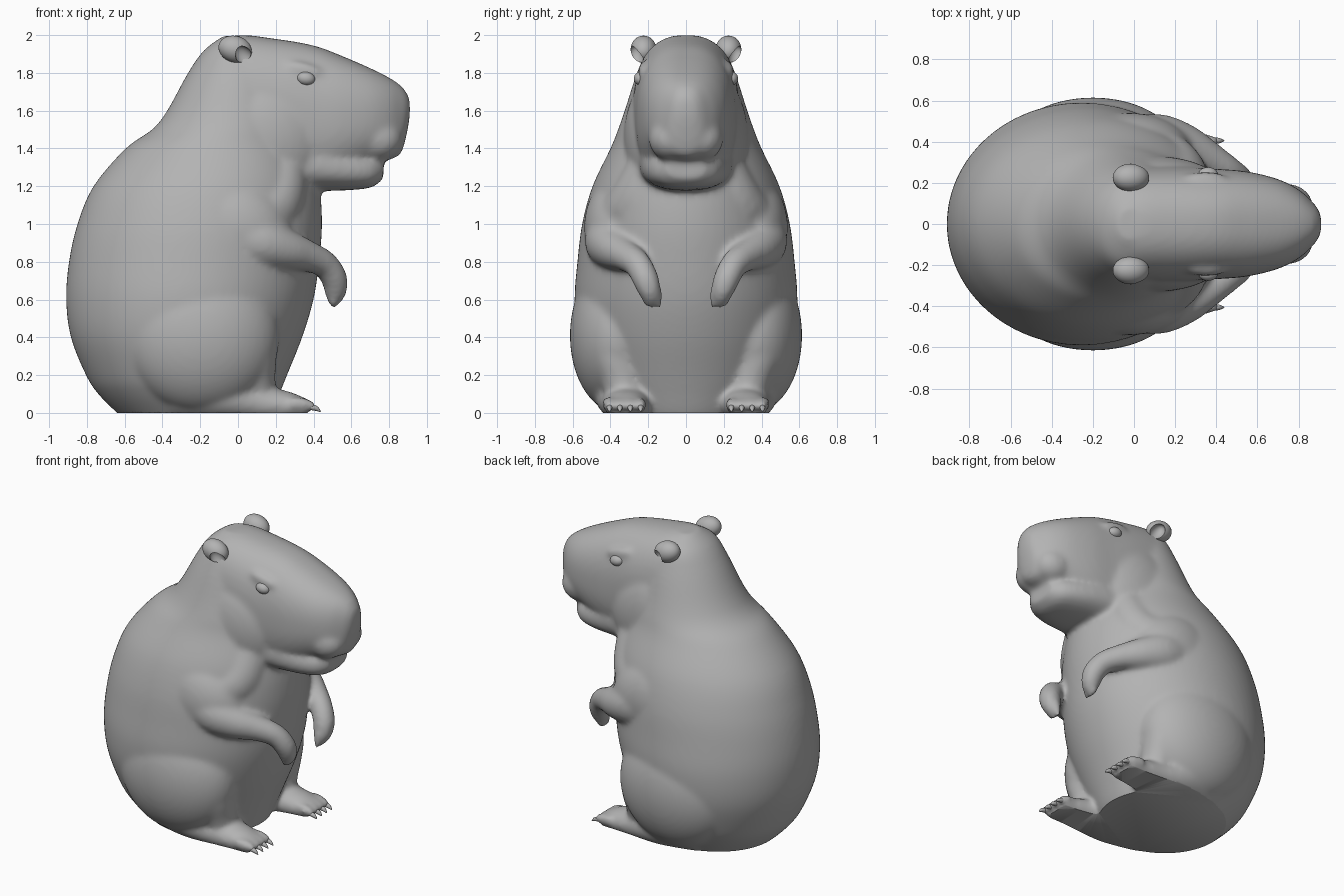
import bpy, bmesh, math
from mathutils import Vector, Matrix

if "Cube" in bpy.data.objects:
    bpy.data.objects.remove(bpy.data.objects["Cube"], do_unlink=True)

fur = bpy.data.materials.new("fur grey")
fur.use_nodes = True
fur.diffuse_color = (0.45, 0.45, 0.45, 1)
fur.node_tree.nodes["Principled BSDF"].inputs["Base Color"].default_value = fur.diffuse_color


def resample(rows, n=5):
    """Catmull-Rom interpolation through rows of numbers."""
    out = []
    for i in range(len(rows) - 1):
        a, b, c, d = (rows[max(i - 1, 0)], rows[i], rows[i + 1], rows[min(i + 2, len(rows) - 1)])
        for k in range(n):
            t = k / n
            out.append([q + 0.5 * t * (r - p + t * (2*p - 5*q + 4*r - s + t * (3*(q - r) + s - p)))
                        for p, q, r, s in zip(a, b, c, d)])
    return out + [list(rows[-1])]


def skin(bm, rings):
    """Closed shell through a list of equal point rings."""
    vs = [[bm.verts.new(p) for p in ring] for ring in rings]
    n = len(vs[0])
    for a, b in zip(vs, vs[1:]):
        for i in range(n):
            bm.faces.new((a[i], a[(i + 1) % n], b[(i + 1) % n], b[i]))
    bm.faces.new(vs[0][::-1])
    bm.faces.new(vs[-1])


def ring(c, u, v, power=2.0, n=72):
    pts = []
    for i in range(n):
        a = math.tau * i / n
        co, si = math.cos(a), math.sin(a)
        e = 2 / power
        pts.append(c + u * math.copysign(abs(co) ** e, co) + v * math.copysign(abs(si) ** e, si))
    return pts


def upright_loft(bm, rows):
    """Rows of z, back x, front x, half width."""
    skin(bm, [ring(Vector(((b + f) / 2, 0, z)), Vector(((f - b) / 2, 0, 0)), Vector((0, w, 0)))
              for z, b, f, w in resample(rows)])


def forward_loft(bm, rows, power=2.4):
    """Rows of x, y, bottom z, top z, half width."""
    skin(bm, [ring(Vector((x, y, (lo + hi) / 2)), Vector((0, w, 0)),
                   Vector((0, 0, (hi - lo) / 2)), power)
              for x, y, lo, hi, w in resample(rows)])


def tube(bm, rows, n=20):
    """Rows of x, y, z, radius."""
    rows = resample(rows)
    pts = [Vector(r[:3]) for r in rows]
    rings = []
    for i, p in enumerate(pts):
        t = (pts[min(i + 1, len(pts) - 1)] - pts[max(i - 1, 0)]).normalized()
        u = t.cross(Vector((0.1, 1, 0))).normalized()
        rings.append(ring(p, u * rows[i][3], t.cross(u) * rows[i][3], n=n))
    skin(bm, rings)


def ball(bm, centre, radii, tilt=0):
    m = Matrix.Translation(centre) @ Matrix.Rotation(tilt, 4, 'Y') @ Matrix.Diagonal((*radii, 1))
    bmesh.ops.create_uvsphere(bm, u_segments=48, v_segments=28, radius=1, matrix=m)


def make(name, bm):
    bmesh.ops.recalc_face_normals(bm, faces=bm.faces)
    me = bpy.data.meshes.new(name)
    bm.to_mesh(me)
    bm.free()
    me.materials.append(fur)
    ob = bpy.data.objects.new(name, me)
    bpy.context.collection.objects.link(ob)
    return ob


def bake(ob):
    """Apply the modifiers of an object."""
    dg = bpy.context.evaluated_depsgraph_get()
    me = bpy.data.meshes.new_from_object(ob.evaluated_get(dg))
    ob.modifiers.clear()
    ob.data = me
    me.materials.clear()
    me.materials.append(fur)


def finish(ob, angle=50):
    bpy.ops.object.select_all(action='DESELECT')
    ob.select_set(True)
    bpy.context.view_layer.objects.active = ob
    bpy.ops.object.shade_smooth_by_angle(angle=math.radians(angle))


# Torso, neck and crown
bm = bmesh.new()
upright_loft(bm, [(-0.06, -0.56, 0.14, 0.34), (0, -0.64, 0.18, 0.39), (0.1, -0.74, 0.22, 0.46),
                  (0.2, -0.805, 0.26, 0.51), (0.4, -0.885, 0.34, 0.57), (0.6, -0.91, 0.4, 0.59),
                  (0.8, -0.895, 0.43, 0.575), (1.0, -0.85, 0.445, 0.55), (1.2, -0.765, 0.43, 0.495),
                  (1.4, -0.595, 0.37, 0.4), (1.5, -0.455, 0.34, 0.36), (1.6, -0.375, 0.31, 0.325),
                  (1.8, -0.265, 0.25, 0.26), (1.92, -0.18, 0.15, 0.2), (1.995, -0.08, 0.03, 0.08)])
# Head and upper muzzle
forward_loft(bm, [(-0.1, 0, 1.4, 1.95, 0.24), (0, 0, 1.28, 2.0, 0.27), (0.2, 0, 1.2, 1.98, 0.28),
                  (0.4, 0, 1.19, 1.945, 0.268), (0.55, 0, 1.24, 1.89, 0.255),
                  (0.7, 0, 1.31, 1.825, 0.218), (0.8, 0, 1.34, 1.775, 0.168),
                  (0.86, 0, 1.37, 1.735, 0.115), (0.89, 0, 1.46, 1.7, 0.08),
                  (0.91, 0, 1.57, 1.66, 0.04)])
# Lower jaw
forward_loft(bm, [(0.2, 0, 1.17, 1.5, 0.26), (0.45, 0, 1.175, 1.45, 0.24),
                  (0.6, 0, 1.18, 1.4, 0.21), (0.71, 0, 1.195, 1.37, 0.165),
                  (0.77, 0, 1.24, 1.34, 0.1)])
for s in (1, -1):
    # Lip lobe, brow and cheek running into the neck
    ball(bm, (0.74, s * 0.085, 1.45), (0.13, 0.112, 0.115))
    ball(bm, (0.35, s * 0.215, 1.815), (0.11, 0.04, 0.04), 0.25)
    ball(bm, (0.1, s * 0.14, 1.45), (0.36, 0.19, 0.34), 0.3)
    # Thigh and shin
    ball(bm, (-0.2, s * 0.355, 0.41), (0.42, 0.26, 0.41), 0.25)
    tube(bm, [(-0.05, s * 0.4, 0.52, 0.16), (0.05, s * 0.375, 0.35, 0.15),
              (0.08, s * 0.335, 0.18, 0.12), (0.1, s * 0.315, 0.05, 0.1)])
    # Shoulder
    ball(bm, (-0.02, s * 0.34, 0.98), (0.32, 0.2, 0.27), 0.5)
    tube(bm, [(0.02, s * 0.36, 1.0, 0.17), (0.18, s * 0.26, 1.1, 0.16), (0.22, s * 0.17, 1.28, 0.15)])
    # Arm with fingers
    tube(bm, [(0.0, s * 0.38, 0.94, 0.15), (0.13, s * 0.395, 0.9, 0.14),
              (0.25, s * 0.375, 0.865, 0.11), (0.37, s * 0.315, 0.83, 0.083),
              (0.46, s * 0.255, 0.785, 0.073), (0.51, s * 0.215, 0.71, 0.07),
              (0.515, s * 0.19, 0.64, 0.06), (0.505, s * 0.175, 0.59, 0.038)])
    for k in (-1, 0, 1):
        tube(bm, [(0.515, s * (0.185 + 0.033 * k), 0.64, 0.03),
                  (0.5, s * (0.17 + 0.033 * k), 0.555, 0.016)])
    # Foot and toes
    forward_loft(bm, [(-0.35, s * 0.22, -0.05, 0.25, 0.22), (-0.1, s * 0.29, -0.05, 0.22, 0.19),
                      (0.12, s * 0.31, -0.05, 0.15, 0.135), (0.28, s * 0.32, -0.04, 0.11, 0.11),
                      (0.36, s * 0.325, -0.03, 0.075, 0.105)], 2)
    for k in range(4):
        y = 0.24 + 0.055 * k
        tube(bm, [(0.28, s * (y + 0.01), 0.05, 0.035), (0.36, s * y, 0.045, 0.032),
                  (0.405, s * y, 0.025, 0.022)])
body = make("body", bm)

# Fuse the forms, soften the joins
mod = body.modifiers.new("fuse", 'REMESH')
mod.mode = 'VOXEL'
mod.voxel_size = 0.015
mod = body.modifiers.new("soften", 'SMOOTH')
mod.factor = 0.5
mod.iterations = 14
bake(body)

# Flat underside
bm = bmesh.new()
bm.from_mesh(body.data)
cut = bmesh.ops.bisect_plane(bm, geom=bm.verts[:] + bm.edges[:] + bm.faces[:],
                             plane_co=(0, 0, 0), plane_no=(0, 0, -1), clear_outer=True)
rim = [e for e in cut["geom_cut"] if isinstance(e, bmesh.types.BMEdge) and e.is_valid]
bmesh.ops.triangle_fill(bm, edges=rim, use_beauty=True, normal=(0, 0, -1))
bm.to_mesh(body.data)
bm.free()
finish(body)

for s, side in ((1, "left"), (-1, "right")):
    # Ear with a hollow facing forwards and outwards
    bm = bmesh.new()
    ball(bm, (-0.015, s * 0.225, 1.925), (0.09, 0.068, 0.07), 0.3)
    ear = make(side + "_ear", bm)
    bm = bmesh.new()
    ball(bm, (0.04, s * 0.27, 1.88), (0.075, 0.045, 0.045), 0.9)
    hollow = make(side + "_ear_hollow", bm)
    hollow.hide_render = True
    mod = ear.modifiers.new("hollow", 'BOOLEAN')
    mod.operation = 'DIFFERENCE'
    mod.object = hollow
    bake(ear)
    bpy.data.objects.remove(hollow, do_unlink=True)
    finish(ear, 40)

    # Eye
    bm = bmesh.new()
    ball(bm, (0.36, s * 0.24, 1.77), (0.048, 0.036, 0.036), 0.15)
    finish(make(side + "_eye", bm))

    # Toe claws
    bm = bmesh.new()
    for k in range(4):
        y = s * (0.24 + 0.055 * k)
        tube(bm, [(0.36, y, 0.035, 0.016), (0.41, y, 0.025, 0.014), (0.437, y, 0.006, 0.003)], 8)
    finish(make(side + "_toe_claws", bm))
